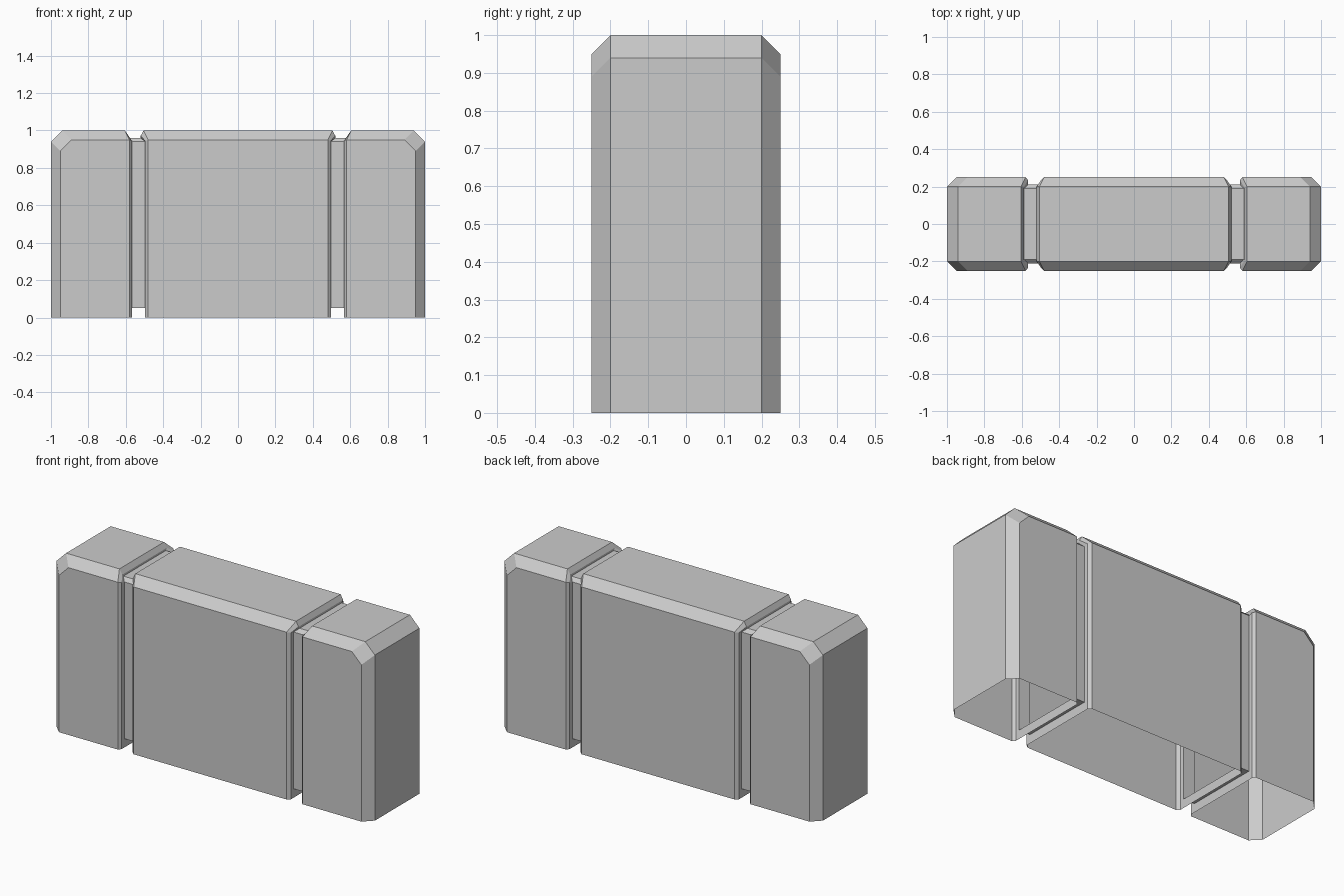
import bpy, bmesh

if "Cube" in bpy.data.objects:
    bpy.data.objects.remove(bpy.data.objects["Cube"])

# Stations along x, outer end to centre:
# (side x, side y, shoulder z, top x, top y, top z, bottom z)
STATIONS = [
    (-1.0, .20, .94, -1.0, .20, .94, 0),        # end face
    (-.95, .25, .89, -.94, .20, 1.0, 0),        # end chamfer
    (-.89, .25, .95, -.94, .20, 1.0, 0),        # chamfered corner
    (-.58, .25, .95, -.605, .20, 1.0, 0),       # end block inner edge
    (-.567, .235, .945, -.587, .20, .972, 0),   # small inner chamfer
    (-.567, .21, .94, -.587, .19, .96, .05),    # recessed neck
    (-.497, .21, .94, -.52, .19, .96, .05),
    (-.497, .235, .945, -.52, .20, .972, 0),    # middle block chamfer
    (-.48, .25, .95, -.505, .20, 1.0, 0),       # middle block edge
]
FLOORED = {4, 5, 6}   # spans around the neck that also close underneath


def ring(bm, s, sign):
    xs, ys, zs, xt, yt, zt, zb = s
    half = [(xs, ys, zb), (xs, ys, zs), (xt, yt, zt)]
    pts = half + [(x, -y, z) for x, y, z in reversed(half)]
    return [bm.verts.new((x * sign, y, z)) for x, y, z in pts]


bm = bmesh.new()
rings = [ring(bm, s, 1) for s in STATIONS]
rings += [ring(bm, s, -1) for s in reversed(STATIONS)]
n = len(rings)

# Skin the open-bottomed shell
for i in range(n - 1):
    a, b = rings[i], rings[i + 1]
    floored = i in FLOORED or (n - 2 - i) in FLOORED
    for j in range(6 if floored else 5):
        k = (j + 1) % 6
        bm.faces.new((a[j], a[k], b[k], b[j]))

# Flat end faces
bm.faces.new(list(reversed(rings[0])))
bm.faces.new(rings[-1])

bmesh.ops.remove_doubles(bm, verts=bm.verts, dist=.0005)
bmesh.ops.recalc_face_normals(bm, faces=bm.faces)
# Keep the shell facing outwards
top = max(bm.faces, key=lambda f: f.calc_center_median().z)
if top.normal.z < 0:
    bmesh.ops.reverse_faces(bm, faces=bm.faces)

mesh = bpy.data.meshes.new("wall_block")
bm.to_mesh(mesh)
bm.free()
obj = bpy.data.objects.new("wall_block", mesh)
bpy.context.collection.objects.link(obj)
